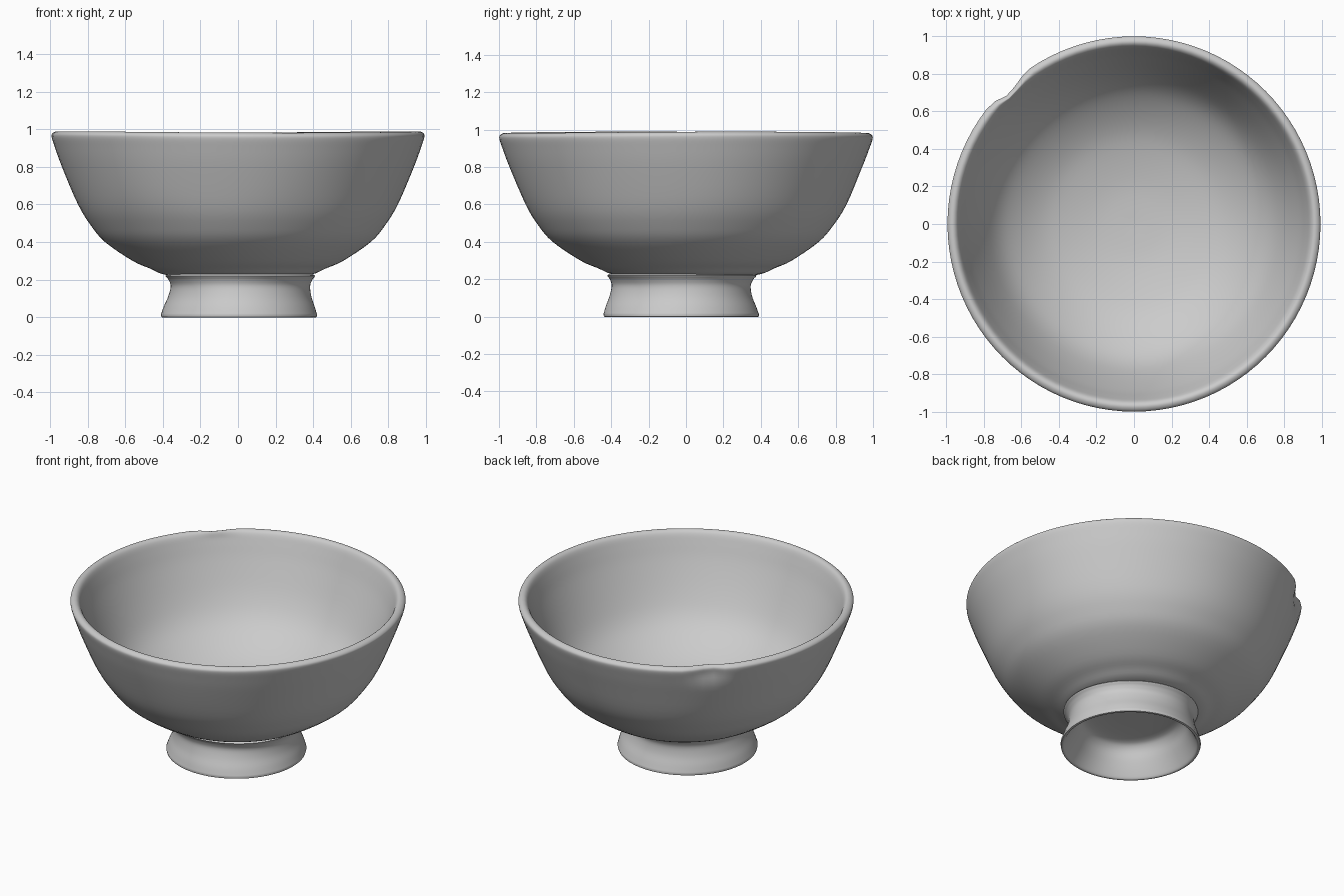
import bpy
import bmesh
import math
from mathutils import Vector, noise

cube = bpy.data.objects.get("Cube")
if cube:
    bpy.data.objects.remove(cube, do_unlink=True)

SEGMENTS = 96

clay = bpy.data.materials.new("grey_clay")
clay.use_nodes = True
GREY = (0.6, 0.6, 0.6, 1)
clay.diffuse_color = GREY
clay.node_tree.nodes["Principled BSDF"].inputs["Base Color"].default_value = GREY


def smooth_profile(points, steps=4):
    """Catmull-Rom curve through (radius, height) points."""
    p = [Vector(q) for q in points]
    p = [p[0]] + p + [p[-1]]
    out = []
    for a, b, c, d in zip(p, p[1:], p[2:], p[3:]):
        for i in range(steps):
            t = i / steps
            out.append(0.5 * (2 * b + (c - a) * t + (2 * a - 5 * b + 4 * c - d) * t**2
                              + (3 * b - a - 3 * c + d) * t**3))
    return out + [p[-1]]


def lathe(name, profile, shape):
    """Revolve a profile that starts and ends on the axis; shape() bends each point."""
    bm = bmesh.new()
    rings = []
    for r, z in profile[1:-1]:
        rings.append([bm.verts.new(shape(r, z, math.tau * i / SEGMENTS))
                      for i in range(SEGMENTS)])
    start = bm.verts.new(shape(0, profile[0][1], 0))
    end = bm.verts.new(shape(0, profile[-1][1], 0))
    for i in range(SEGMENTS):
        j = (i + 1) % SEGMENTS
        bm.faces.new((start, rings[0][i], rings[0][j]))
        bm.faces.new((end, rings[-1][j], rings[-1][i]))
        for a, b in zip(rings, rings[1:]):
            bm.faces.new((a[i], b[i], b[j], a[j]))
    bmesh.ops.recalc_face_normals(bm, faces=bm.faces)
    mesh = bpy.data.meshes.new(name)
    bm.to_mesh(mesh)
    bm.free()
    mesh.materials.append(clay)
    obj = bpy.data.objects.new(name, mesh)
    bpy.context.collection.objects.link(obj)
    bpy.ops.object.select_all(action="DESELECT")
    obj.select_set(True)
    bpy.context.view_layer.objects.active = obj
    bpy.ops.object.shade_smooth_by_angle(angle=math.radians(45))


def clamp(value):
    return max(0, min(1, value))


def bowl_shape(r, z, angle):
    # Hand-made unevenness, fading out at the rim and the middle
    x, y = r * math.cos(angle), r * math.sin(angle)
    bump = noise.noise(Vector((2 * x, 2 * y, 3 * z)))
    fade = clamp((0.95 - z) / 0.3) * clamp(2 * r)
    # Small chip in the outer edge of the rim at the back right
    off = math.degrees(angle) - 134
    chip = clamp(1 - abs(off) / (6 if off > 0 else 9))
    chip *= clamp((z - 0.82) / 0.12) * clamp((r - 0.935) / 0.05)
    r += 0.005 * bump * fade - 0.04 * chip
    z += 0.004 * math.sin(2 * angle + 1) * clamp((z - 0.6) / 0.38)
    return Vector((r * math.cos(angle) * 0.994, r * math.sin(angle), z))


def foot_shape(r, z, angle):
    # The foot sits slightly off the bowl's axis
    r += 0.008 * math.sin(3 * angle + 9 * z) * clamp(6 * z) * clamp(4 * r)
    return Vector((r * math.cos(angle) + 0.005, r * math.sin(angle) - 0.025, z))


# Bowl: inside floor, inner wall, rounded rim, outer wall, underside
bowl_profile = smooth_profile([
    (0, 0.255), (0.2, 0.265), (0.4, 0.305), (0.53, 0.355), (0.655, 0.435),
    (0.74, 0.52), (0.81, 0.64), (0.885, 0.81), (0.922, 0.91), (0.941, 0.96),
    (0.956, 0.98), (0.974, 0.985), (0.993, 0.975), (0.998, 0.955), (0.98, 0.9),
    (0.942, 0.80), (0.857, 0.60), (0.79, 0.49), (0.712, 0.40), (0.565, 0.30),
    (0.47, 0.258), (0.40, 0.228), (0.3, 0.22), (0, 0.22)])
lathe("bowl", bowl_profile, bowl_shape)

# Foot: flared outer wall, thin standing edge and a steep hollow underneath
outer = smooth_profile([(0, 0.235), (0.3, 0.235), (0.394, 0.224), (0.383, 0.2),
                        (0.371, 0.165), (0.381, 0.11), (0.402, 0.055), (0.416, 0.012)])
hollow = smooth_profile([(0.413, 0), (0.398, 0), (0.38, 0.03), (0.345, 0.1), (0.315, 0.165),
                         (0.27, 0.195), (0.15, 0.205), (0, 0.205)])
lathe("foot", outer + hollow, foot_shape)
